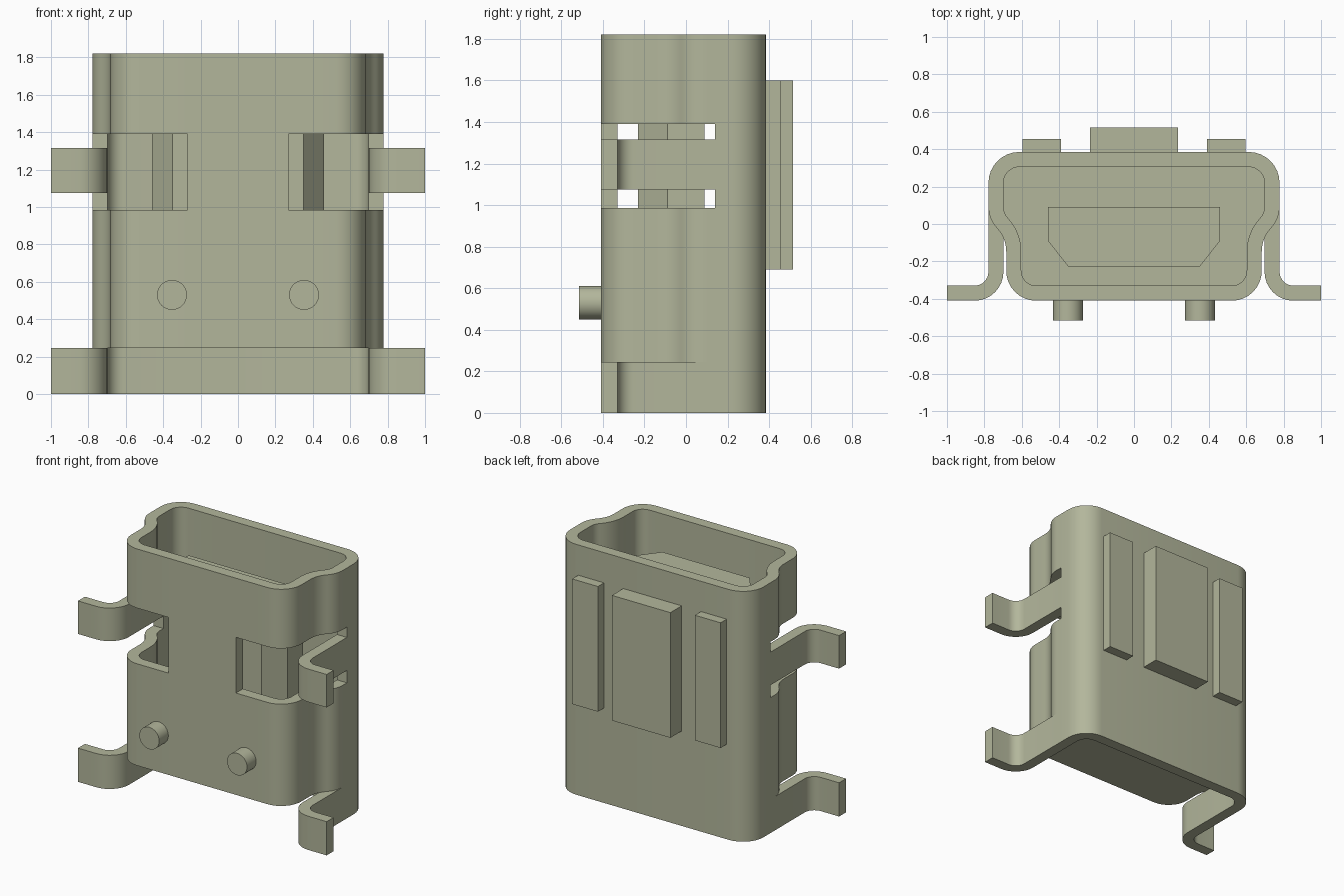
import bpy, bmesh, math
from mathutils import Vector

if "Cube" in bpy.data.objects:
    bpy.data.objects.remove(bpy.data.objects["Cube"], do_unlink=True)

mat = bpy.data.materials.new("olive_grey_metal")
mat.use_nodes = True
COLOUR = (0.45, 0.47, 0.33, 1)
mat.diffuse_color = COLOUR
mat.node_tree.nodes["Principled BSDF"].inputs["Base Color"].default_value = COLOUR


def finish(name, bm, wall=0):
    bmesh.ops.recalc_face_normals(bm, faces=bm.faces)
    mesh = bpy.data.meshes.new(name)
    bm.to_mesh(mesh)
    bm.free()
    mesh.materials.append(mat)
    ob = bpy.data.objects.new(name, mesh)
    bpy.context.collection.objects.link(ob)
    bpy.ops.object.select_all(action='DESELECT')
    ob.select_set(True)
    bpy.context.view_layer.objects.active = ob
    if wall:
        mod = ob.modifiers.new("wall", 'SOLIDIFY')
        mod.thickness, mod.offset, mod.use_even_offset = wall, 0, True
        bpy.ops.object.modifier_apply(modifier=mod.name)
    bpy.ops.object.shade_smooth_by_angle(angle=math.radians(30))
    return ob


def fillet(points, steps=8):
    """Polyline whose corners (x, y, radius) are rounded."""
    out = []
    for i, (x, y, r) in enumerate(points):
        p = Vector((x, y))
        if r == 0:
            out.append(p)
            continue
        a = (Vector(points[i - 1][:2]) - p).normalized()
        b = (Vector(points[i + 1][:2]) - p).normalized()
        half = a.angle(b) / 2
        centre = p + (a + b).normalized() * r / math.sin(half)
        start = p + a * r / math.tan(half) - centre
        turn = (math.pi - 2 * half) * (1 if a.cross(b) < 0 else -1)
        for k in range(steps + 1):
            t = turn * k / steps
            c, s = math.cos(t), math.sin(t)
            out.append(centre + Vector((c * start.x - s * start.y, s * start.x + c * start.y)))
    return out


def prism(name, outline, z0, z1):
    bm = bmesh.new()
    face = bm.faces.new([bm.verts.new((x, y, z0)) for x, y in outline])
    top = bmesh.ops.extrude_face_region(bm, geom=[face])["geom"]
    bmesh.ops.translate(bm, vec=(0, 0, z1 - z0),
                        verts=[v for v in top if isinstance(v, bmesh.types.BMVert)])
    return finish(name, bm)


def box(name, x0, x1, y0, y1, z0, z1):
    return prism(name, [(x0, y0), (x1, y0), (x1, y1), (x0, y1)], z0, z1)


# Wall centreline, front centre round to back centre, then mirrored
SIDE, FRONT, BACK = 0.738, -0.37, 0.345
LOW_CUT, HIGH_CUT, WINDOW = 0.1, 0.14, 0.27
half = fillet([(0, FRONT, 0), (WINDOW, FRONT, 0), (0.643, FRONT, 0.12),
               (0.643, -0.065, 0.22), (SIDE, 0.045, 0.13), (SIDE, LOW_CUT, 0),
               (SIDE, HIGH_CUT, 0), (SIDE, BACK, 0.125), (0, BACK, 0)])
ring = half + [Vector((-p.x, p.y)) for p in reversed(half[1:-1])]
levels = [0, 0.245, 0.985, 1.075, 1.315, 1.39, 1.82]

# Shell sheet with windows left out, and legs grown from the cut edges
bm = bmesh.new()
columns = [[bm.verts.new((p.x, p.y, z)) for z in levels] for p in ring]
for i, left in enumerate(columns):
    right = columns[(i + 1) % len(columns)]
    mid = (ring[i] + ring[(i + 1) % len(ring)]) / 2
    for k in range(len(levels) - 1):
        low_gap = k == 0 and mid.y < LOW_CUT
        window = k in (2, 3, 4) and mid.y < HIGH_CUT and abs(mid.x) > WINDOW
        if not (low_gap or window):
            bm.faces.new((left[k], right[k], right[k + 1], left[k + 1]))
for side in (1, -1):
    for k, cut in ((0, LOW_CUT), (3, HIGH_CUT)):
        path = fillet([(SIDE, cut, 0), (SIDE, FRONT, 0.115), (1, FRONT, 0)])
        root = next(c for c, p in zip(columns, ring)
                    if p.x * side > 0.7 and abs(p.y - cut) < 1e-5)
        prev = (root[k], root[k + 1])
        for p in path[1:]:
            new = [bm.verts.new((p.x * side, p.y, levels[j])) for j in (k, k + 1)]
            bm.faces.new((prev[0], new[0], new[1], prev[1]))
            prev = new
bmesh.ops.delete(bm, geom=[v for v in bm.verts if not v.link_faces], context='VERTS')
finish("shell_with_legs", bm, wall=0.08)

# Floor block filling the lower part of the shell
inner = []
for i, p in enumerate(ring):
    t = (ring[(i + 1) % len(ring)] - ring[i - 1]).normalized()
    inner.append(p + Vector((-t.y, t.x)) * 0.035)
prism("floor_block", inner, 0.245, 0.6)

# Contact tongue
prism("tongue", [(-0.46, 0.09), (-0.46, -0.09), (-0.35, -0.23),
                 (0.35, -0.23), (0.46, -0.09), (0.46, 0.09)], 0.5, 1.6)

# Raised plates on the back
box("back_plate_centre", -0.235, 0.235, 0.36, 0.515, 0.69, 1.6)
for side, word in ((1, "left"), (-1, "right")):
    box("back_plate_" + word, *sorted((0.39 * side, 0.597 * side)), 0.36, 0.455, 0.69, 1.6)

    # Locating pegs on the front
    bm = bmesh.new()
    bmesh.ops.create_cone(bm, cap_ends=True, segments=32, radius1=0.08, radius2=0.08, depth=0.135)
    peg = finish("front_peg_" + word, bm)
    peg.rotation_euler.x = math.pi / 2
    peg.location = (0.353 * side, -0.4475, 0.53)
